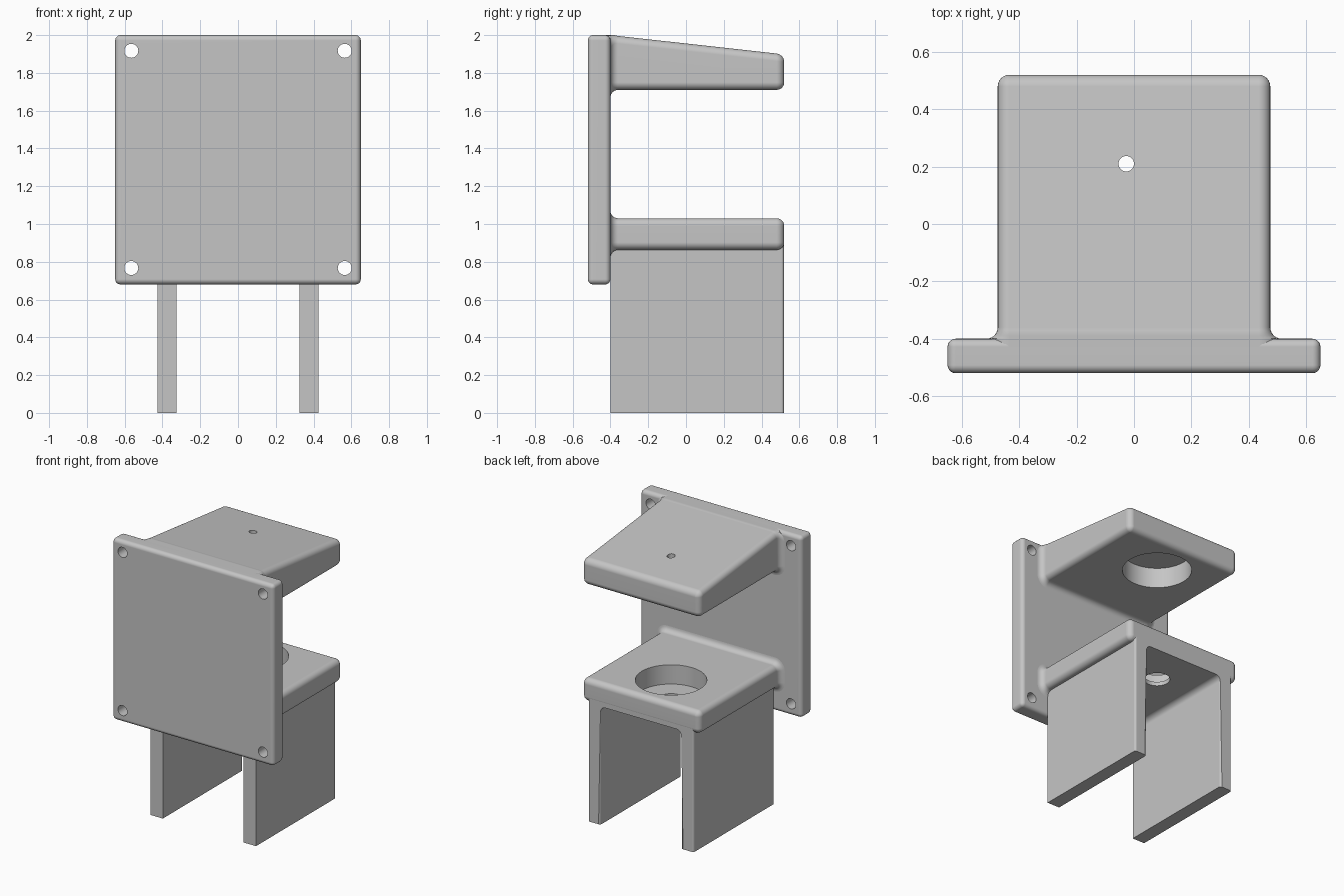
import bpy, bmesh
from math import sin, cos, pi

cube = bpy.data.objects.get("Cube")
if cube:
    bpy.data.objects.remove(cube, do_unlink=True)

grey = bpy.data.materials.new("plain grey")
grey.use_nodes = True
COLOUR = (0.56, 0.56, 0.56, 1)
grey.diffuse_color = COLOUR
grey.node_tree.nodes["Principled BSDF"].inputs["Base Color"].default_value = COLOUR

PLATE_BACK, SHELF_END = -0.40, 0.52
HALF_WIDTH = 0.475
ROUND = 0.04
STEPS = 6
BORE_X, BORE_Y = -0.027, 0.21


def make_object(name, bm):
    bmesh.ops.recalc_face_normals(bm, faces=bm.faces)
    mesh = bpy.data.meshes.new(name)
    bm.to_mesh(mesh)
    bm.free()
    mesh.materials.append(grey)
    obj = bpy.data.objects.new(name, mesh)
    bpy.context.collection.objects.link(obj)
    return obj


def apply_modifier(obj, mod):
    bpy.context.view_layer.objects.active = obj
    bpy.ops.object.modifier_apply(modifier=mod.name)


def drill(obj, centre, radius, depth, along_y=False):
    """Cut a round hole centred on a point."""
    bpy.ops.mesh.primitive_cylinder_add(
        vertices=48, radius=radius, depth=depth, location=centre,
        rotation=(pi / 2 if along_y else 0, 0, 0))
    cutter = bpy.context.object
    cutter.hide_render = True
    cutter.data.materials.append(grey)
    mod = obj.modifiers.new("hole", "BOOLEAN")
    mod.operation, mod.solver, mod.object = "DIFFERENCE", "EXACT", cutter
    apply_modifier(obj, mod)
    bpy.data.objects.remove(cutter, do_unlink=True)


def finish(obj):
    """Smooth the rounded edges while keeping flats flat."""
    bpy.ops.object.select_all(action="DESELECT")
    obj.select_set(True)
    bpy.context.view_layer.objects.active = obj
    bpy.ops.object.shade_smooth_by_angle(angle=pi / 6)
    mod = obj.modifiers.new("flat faces", "WEIGHTED_NORMAL")
    mod.keep_sharp = True


def rounded_section(bm, y, half_width, bottom, top, radius):
    ring = []
    corners = [(half_width, top), (-half_width, top),
               (-half_width, bottom), (half_width, bottom)]
    for k, (x, z) in enumerate(corners):
        cx = x - radius if x > 0 else x + radius
        cz = z - radius if z == top else z + radius
        for s in range(STEPS + 1):
            a = (k + s / STEPS) * pi / 2
            ring.append(bm.verts.new((cx + radius * cos(a), y, cz + radius * sin(a))))
    return ring


def shelf(name, bottom, top_at, ceiling):
    """Rounded shelf that flares into the plate and rounds off at its end."""
    stations = [(PLATE_BACK - 0.05, ROUND)]
    for s in range(STEPS + 1):
        t = pi / 2 * (1 - s / STEPS)
        stations.append((PLATE_BACK + ROUND * (1 - sin(t)), ROUND * (1 - cos(t))))
    for s in range(STEPS + 1):
        t = pi / 2 * s / STEPS
        stations.append((SHELF_END - ROUND * (1 - sin(t)), -ROUND * (1 - cos(t))))
    bm = bmesh.new()
    rings = [rounded_section(bm, y, HALF_WIDTH + g, bottom - g,
                             min(ceiling, top_at(y) + g), ROUND + g)
             for y, g in stations]
    for a, b in zip(rings, rings[1:]):
        for i in range(len(a)):
            j = (i + 1) % len(a)
            bm.faces.new((a[i], a[j], b[j], b[i]))
    bm.faces.new(rings[0])
    bm.faces.new(rings[-1])
    bmesh.ops.remove_doubles(bm, verts=bm.verts, dist=0.0005)
    return make_object(name, bm)


# Mounting plate with four corner screw holes
bm = bmesh.new()
bmesh.ops.create_cube(bm, size=1)
for v in bm.verts:
    v.co = (v.co.x * 1.3, -0.46 + v.co.y * 0.12, 1.34 + v.co.z * 1.32)
bmesh.ops.bevel(bm, geom=bm.edges[:], offset=0.028, segments=5, profile=0.5,
                affect="EDGES")
plate = make_object("mounting_plate", bm)
for x in (-0.565, 0.565):
    for z in (0.767, 1.917):
        drill(plate, (x, -0.46, z), 0.037, 0.4, along_y=True)

# Upper shelf: sloped top, socket underneath, small pin hole
upper = shelf("upper_shelf", 1.71, lambda y: 2.0 - 0.111 * (y - PLATE_BACK), 2.0)
drill(upper, (BORE_X, BORE_Y, 1.76), 0.234, 0.2)
drill(upper, (BORE_X, BORE_Y, 1.9), 0.027, 0.3)

# Lower shelf: flat top
lower = shelf("lower_shelf", 0.863, lambda y: 1.03, 1.1)

# Leg frame: inverted U with filleted inner corners
half = [(0.425, 0.94), (0.425, 0), (0.325, 0)]
for s in range(STEPS + 1):
    t = pi / 2 * s / STEPS
    half.append((0.285 + ROUND * cos(t), 0.82 + ROUND * sin(t)))
outline = half + [(-x, z) for x, z in reversed(half)]
bm = bmesh.new()
face = bm.faces.new([bm.verts.new((x, PLATE_BACK, z)) for x, z in outline])
made = bmesh.ops.extrude_face_region(bm, geom=[face])["geom"]
for v in made:
    if isinstance(v, bmesh.types.BMVert):
        v.co.y = SHELF_END - 0.001
back_edges = [e for e in bm.edges
              if all(v.co.y > 0 for v in e.verts)
              and abs(e.verts[0].co.z - e.verts[1].co.z) > 0.5]
bmesh.ops.recalc_face_normals(bm, faces=bm.faces)
bmesh.ops.bevel(bm, geom=back_edges, offset=0.015, segments=4, profile=0.5,
                affect="EDGES")
legs = make_object("leg_frame", bm)

# Socket and through hole in the lower shelf
for part in (lower, legs):
    drill(part, (BORE_X, BORE_Y, 0.99), 0.236, 0.2)
    drill(part, (BORE_X, BORE_Y, 0.9), 0.087, 0.3)

for part in (plate, upper, lower, legs):
    finish(part)
